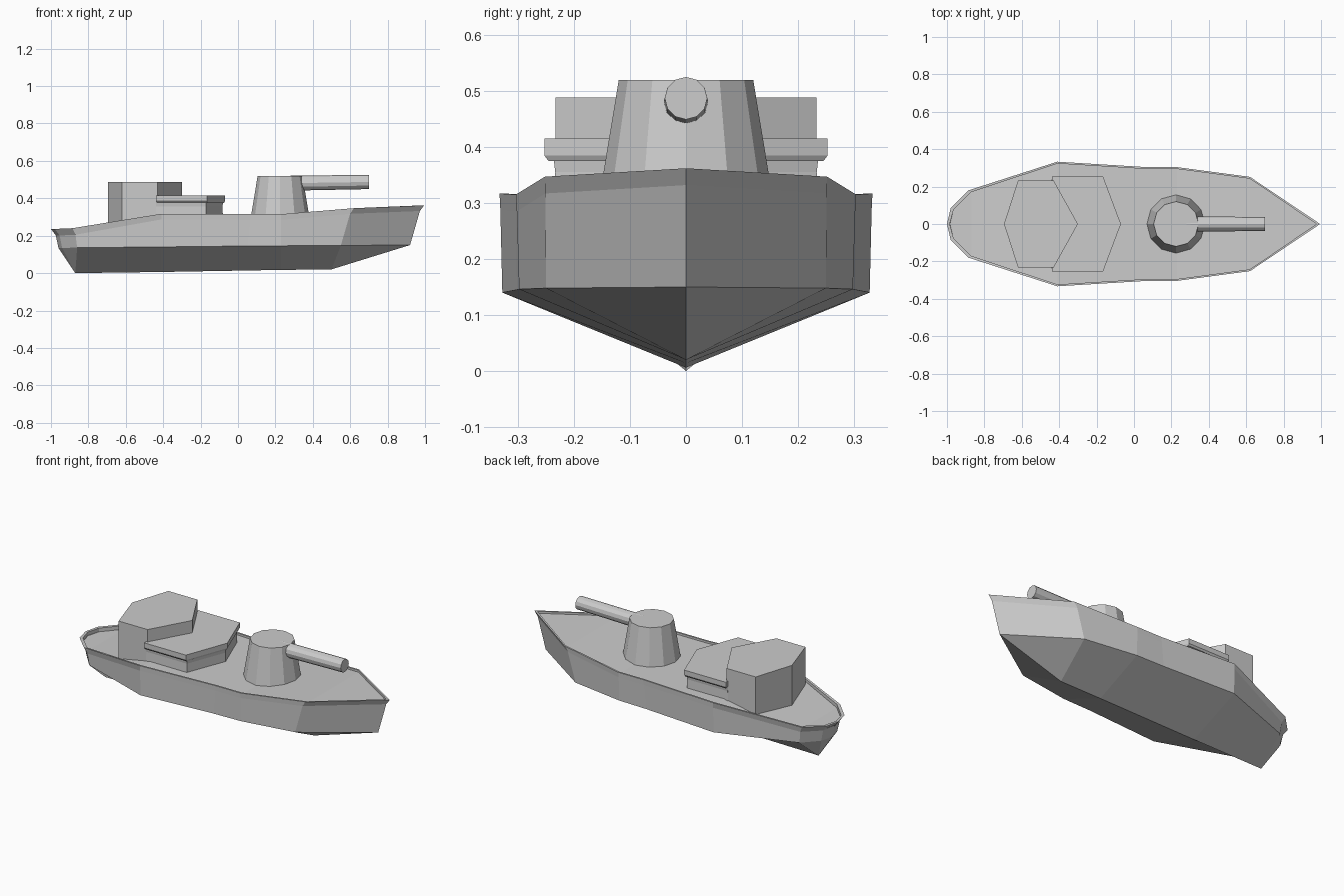
import bpy, bmesh
from math import pi
from mathutils import Matrix

if "Cube" in bpy.data.objects:
    bpy.data.objects.remove(bpy.data.objects["Cube"])


def finish(name, bm):
    bmesh.ops.remove_doubles(bm, verts=bm.verts, dist=0.0005)
    bmesh.ops.dissolve_degenerate(bm, edges=bm.edges, dist=0.0002)
    bmesh.ops.recalc_face_normals(bm, faces=bm.faces)
    mesh = bpy.data.meshes.new(name)
    bm.to_mesh(mesh)
    bm.free()
    ob = bpy.data.objects.new(name, mesh)
    bpy.context.collection.objects.link(ob)
    return ob


def prism(name, half, levels):
    """Stack a mirrored outline; each level is (z, inset toward centre)."""
    bm = bmesh.new()
    outline = half + [(x, -y) for x, y in reversed(half) if y > 0]
    cx = sum(p[0] for p in outline) / len(outline)
    rings = [[bm.verts.new((cx + (x - cx) * s, y * s, z)) for x, y in outline]
             for z, s in levels]
    n = len(outline)
    for a, b in zip(rings, rings[1:]):
        for i in range(n):
            j = (i + 1) % n
            bm.faces.new((a[i], a[j], b[j], b[i]))
    bm.faces.new(rings[0])
    bm.faces.new(rings[-1])
    return finish(name, bm)


def cone(name, r1, r2, depth, sides, matrix):
    bm = bmesh.new()
    bmesh.ops.create_cone(bm, cap_ends=True, segments=sides, radius1=r1,
                          radius2=r2, depth=depth, matrix=matrix)
    return finish(name, bm)


# Hull stations: rim (x, y, z), chine (x, y, z), keel (x, z)
stations = [
    ((0.995, 0.0, 0.362), (0.92, 0.0, 0.15), (0.92, 0.15)),
    ((0.62, 0.252, 0.347), (0.55, 0.25, 0.148), (0.50, 0.02)),
    ((0.23, 0.304, 0.315), (0.23, 0.298, 0.146), (0.23, 0.017)),
    ((0.07, 0.304, 0.315), (0.05, 0.302, 0.145), (0.05, 0.014)),
    ((-0.41, 0.333, 0.317), (-0.41, 0.328, 0.14), (-0.41, 0.006)),
    ((-0.885, 0.18, 0.24), (-0.86, 0.165, 0.136), (-0.87, 0.0)),
    ((-0.98, 0.085, 0.236), (-0.94, 0.075, 0.135), (-0.87, 0.0)),
    ((-1.0, 0.0, 0.236), (-0.96, 0.0, 0.135), (-0.87, 0.0)),
]
bm = bmesh.new()
for side in (1, -1):
    rows = []
    for (x, y, z), (cx, cy, cz), (kx, kz) in stations:
        ix = x - 0.02 if x > 0.9 else (x + 0.015 if x < -0.8 else x)
        iy = max(y - 0.01, 0)
        drop = 0.022 if x < -0.8 else 0.012
        flare = ((x + cx) / 2 * 0.6 + x * 0.4, y * 0.7 + cy * 0.3, z - 0.03)
        if x < -0.8:
            flare = (x * 0.35 + cx * 0.65, y * 0.35 + cy * 0.65, z - 0.035)
        pts = [(kx, 0, kz), (cx, cy, cz), flare, (x, y, z), (ix, iy, z),
               (ix, iy, z - drop), (ix, 0, z - drop)]
        rows.append([bm.verts.new((px, side * py, pz)) for px, py, pz in pts])
    for a, b in zip(rows, rows[1:]):
        for k in range(6):
            bm.faces.new((a[k], a[k + 1], b[k + 1], b[k]))
finish("hull", bm)

# Deckhouse: tall hexagonal cabin with a lower wheelhouse in front
prism("rear_cabin", [(-0.30, 0), (-0.43, 0.233), (-0.62, 0.233), (-0.695, 0)],
      [(0.23, 1), (0.488, 1)])
front_half = [(-0.08, 0), (-0.17, 0.237), (-0.44, 0.237)]
prism("wheelhouse", front_half, [(0.28, 1), (0.355, 0.985), (0.385, 1)])
slab_half = [(-0.07, 0), (-0.165, 0.253), (-0.438, 0.253)]
prism("wheelhouse_roof", slab_half, [(0.375, 0.97), (0.385, 1), (0.415, 1)])

# Gun turret and barrel
cone("turret", 0.158, 0.12, 0.23, 12, Matrix.Translation((0.225, 0, 0.405)))
cone("gun_barrel", 0.04, 0.038, 0.42, 12,
     Matrix.Translation((0.49, 0, 0.484)) @ Matrix.Rotation(pi / 2 - 0.015, 4, 'Y'))
